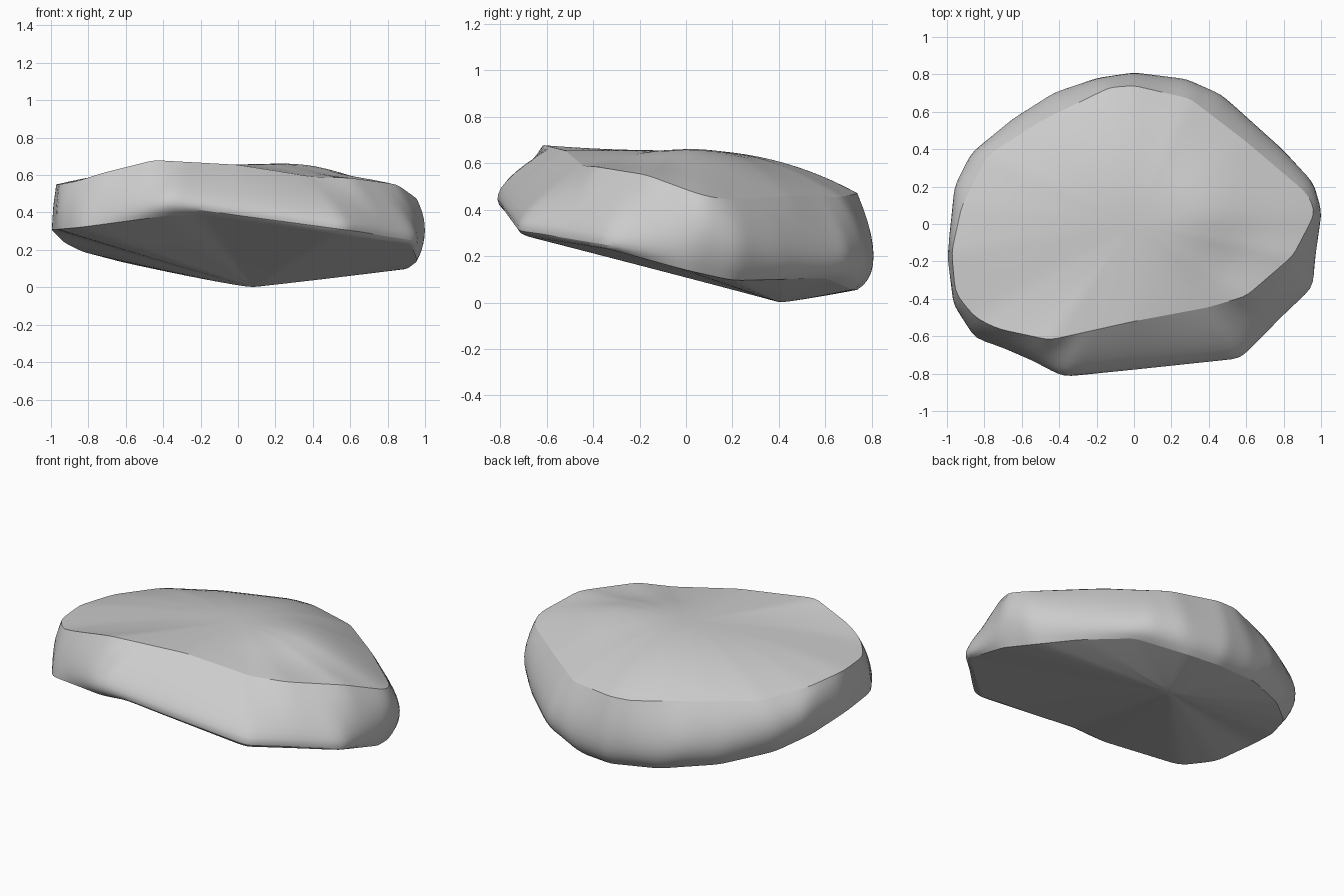
import bpy
import bmesh
from math import atan2, hypot, tau, cos, sin, exp, radians
from mathutils import Vector

old = bpy.data.objects.get("Cube")
if old:
    bpy.data.objects.remove(old, do_unlink=True)

SEGMENTS = 160
BAND_STEPS = 10
CAP_STEPS = 14

# Key points of the three loops that run round the stone
top_rim = [
    (-.85, -.5, .57), (-.73, -.56, .61), (-.45, -.62, .68), (0, -.52, .655),
    (.4, -.445, .59), (.6, -.385, .585), (.85, -.17, .55), (.97, .06, .465),
    (.93, .16, .445), (.6, .44, .46), (.3, .67, .455), (0, .74, .47),
    (-.13, .73, .475), (-.5, .55, .5), (-.78, .37, .51), (-.92, .1, .535),
    (-.975, -.15, .55), (-.955, -.37, .55),
]
girdle = [
    (-.965, -.42, .44), (-.85, -.57, .45), (-.36, -.8, .5), (.55, -.69, .38),
    (.64, -.61, .37), (.935, -.33, .32), (1.005, .06, .3), (.96, .22, .27),
    (.8, .39, .25), (.46, .695, .215), (.28, .775, .205), (0, .81, .2),
    (-.2, .78, .22), (-.43, .7, .26), (-.65, .56, .3), (-.87, .38, .35),
    (-.96, .2, .39), (-.99, -.1, .43),
]
bottom_rim = [
    (-.965, -.43, .31), (-.85, -.61, .32), (-.4, -.765, .38),
    (-.2, -.75, .39), (.53, -.69, .285), (.925, -.33, .23), (.96, 0, .14),
    (.9, .2, .095), (.73, .4, .1), (.5, .6, .105), (.2, .72, .055),
    (0, .74, .055), (-.3, .69, .085), (-.6, .53, .13), (-.83, .32, .19),
    (-.93, .1, .24), (-1, -.15, .31),
]


def closed_loop(points):
    """Resample key points at equal angles, softening corners slightly."""
    keys = sorted((atan2(y, x) % tau, Vector((x, y, z))) for x, y, z in points)
    keys = [(keys[-1][0] - tau, keys[-1][1])] + keys + [(keys[0][0] + tau, keys[0][1])]
    loop = []
    for i in range(SEGMENTS):
        angle = tau * i / SEGMENTS
        for (a, p), (b, q) in zip(keys, keys[1:]):
            if a <= angle <= b:
                # Meet the straight chord between two keys along this ray
                ray = Vector((cos(angle), sin(angle)))
                d, e = p.xy.cross(ray), q.xy.cross(ray)
                loop.append(p.lerp(q, d / (d - e)))
                break
    return [(loop[i - 1] + p * 2 + loop[(i + 1) % SEGMENTS]) / 4
            for i, p in enumerate(loop)]


def add_ring(bm, points):
    return [bm.verts.new(p) for p in points]


def bridge(bm, lower, upper):
    for i in range(SEGMENTS):
        j = (i + 1) % SEGMENTS
        bm.faces.new((lower[i], lower[j], upper[j], upper[i]))


def blob(x, y, cx, cy, spread):
    return exp(-hypot(x - cx, y - cy) ** 2 / spread)


def crown(x, y):
    """Height of the top before it falls to the rim: a swell and a hollow."""
    return .655 + .03 * blob(x, y, .4, .1, .06) - .025 * blob(x, y, .5, -.22, .05)


def keel(x, y):
    """Underside: a plane that slopes down towards the back, then levels."""
    return max(0, .118 - .29 * y)


def add_cap(bm, rim, centre, base, power):
    """Fill a rim with shrinking rings that blend into a base surface."""
    outer = rim
    rim_points = [v.co.copy() for v in rim]
    for k in range(CAP_STEPS - 1, 0, -1):
        s = k / CAP_STEPS
        ring = []
        for p in rim_points:
            x, y = centre.lerp(p.xy, s)
            offset = p.z - base(p.x, p.y)
            ring.append((x, y, base(x, y) + offset * s ** power))
        inner = add_ring(bm, ring)
        bridge(bm, outer, inner)
        outer = inner
    tip = bm.verts.new((*centre, base(*centre)))
    for i in range(SEGMENTS):
        bm.faces.new((outer[i], outer[(i + 1) % SEGMENTS], tip))


bm = bmesh.new()

# Rounded side band, curving through the three loops
low, mid, high = map(closed_loop, (bottom_rim, girdle, top_rim))
rings = []
for k in range(BAND_STEPS + 1):
    t = k / BAND_STEPS
    a, b, c = (1 - t) * (1 - 2 * t), 4 * t * (1 - t), t * (2 * t - 1)
    rings.append(add_ring(bm, [p * a + q * b + r * c
                               for p, q, r in zip(low, mid, high)]))
for lower, upper in zip(rings, rings[1:]):
    bridge(bm, lower, upper)

# Domed top and sloping underside
add_cap(bm, rings[-1], Vector((0, 0)), crown, 2.2)
add_cap(bm, rings[0], Vector((.08, .4)), keel, 1.15)
bmesh.ops.recalc_face_normals(bm, faces=bm.faces)

# Smooth surfaces with crisp creases along both rims
rims = [set(rings[0]), set(rings[-1])]
for face in bm.faces:
    face.smooth = True
for edge in bm.edges:
    on_rim = any(set(edge.verts) <= rim for rim in rims)
    edge.smooth = not on_rim and edge.calc_face_angle(0) < radians(30)

mesh = bpy.data.meshes.new("stone")
bm.to_mesh(mesh)
bm.free()
stone = bpy.data.objects.new("stone", mesh)
bpy.context.collection.objects.link(stone)

# Plain grey stone colour
grey = (.6, .6, .6, 1)
material = bpy.data.materials.new("stone grey")
material.use_nodes = True
material.diffuse_color = grey
material.node_tree.nodes["Principled BSDF"].inputs["Base Color"].default_value = grey
mesh.materials.append(material)
